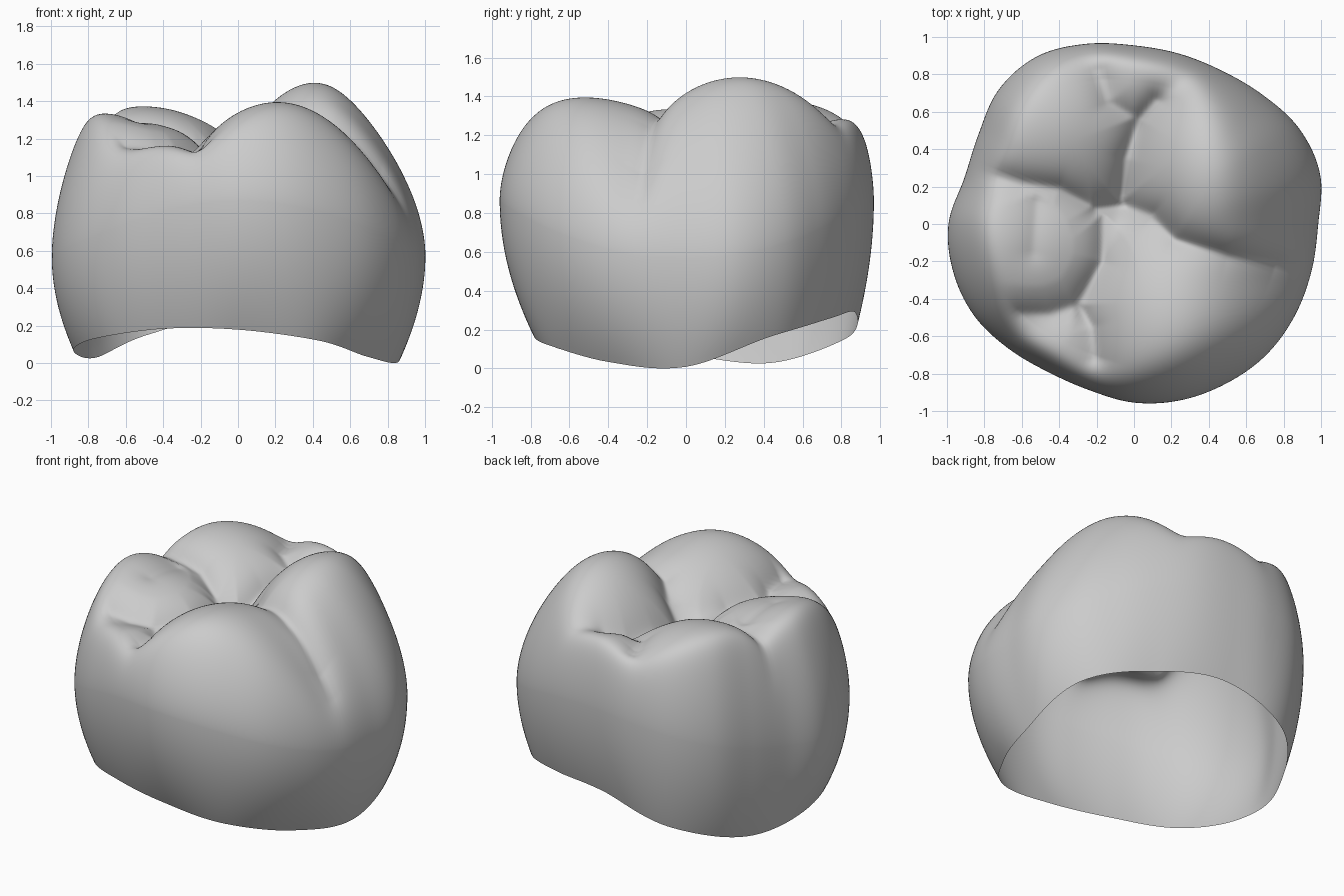
import bpy, math
from mathutils import Vector
from mathutils.geometry import intersect_point_line

cube = bpy.data.objects.get("Cube")
if cube:
    bpy.data.objects.remove(cube, do_unlink=True)

AROUND, RINGS, SKIRT = 180, 120, 20

# Properties around the crown, evenly spaced counter-clockwise from +x
OUTLINE = [.985, 1.03, 1.02, .975, .945, .942, .955, .997, 1.035, 1.02, .96, .94,
           .992, 1.0, .985, .945, .915, .92, .955, .975, .985, .995, .99, .982]
RIM_RADIUS = [.86, .93, .86, .87, .95, .88, .88, .87, .79, .78, .83, .80]
RIM_HEIGHT = [.02, .185, .27, .30, .165, .04, .08, .145, .195, .19, .135, .045]
WALL_RISE = [1.42, 1.5, 1.6, 1.85, 1.95, 1.95, 1.96, 1.75, 1.5, 1.27, 1.3, 1.38]

# Cusps: x, y, height, falloff along x and along y
CUSPS = [(.22, -.55, 1.41, 1.2, .6), (.32, -.2, 1.33, 1.6, 1.6),
         (.43, .28, 1.515, 1.8, .9), (-.52, .53, 1.385, .7, .9),
         (.05, .82, 1.30, 1.0, 1.3), (-.8, -.1, 1.36, .45, .9),
         (-.4, -.65, 1.18, .8, .8)]

# Grooves: depth, width, path
GROOVES = [
    (.10, .06, [(.85, -.23), (.5, -.17), (.22, -.08), (.1, .05), (-.05, .1), (-.2, .08)]),
    (.08, .05, [(-.2, .08), (-.4, .19), (-.6, .22), (-.82, .28)]),
    (.09, .05, [(-.07, .12), (-.05, .35), (.03, .56), (.12, .66)]),
    (.06, .05, [(.03, .56), (-.14, .65), (-.19, .82)]),
    (.08, .05, [(-.17, .06), (-.17, -.2), (-.3, -.43), (-.22, -.55), (-.2, -.72)]),
    (.06, .06, [(-.3, -.43), (-.45, -.48), (-.6, -.48)]),
    (.04, .09, [(-.52, .12), (-.54, -.15)]),
]


def around(table, angle):
    """Smooth cyclic interpolation of a table."""
    n = len(table)
    pos = angle / math.tau * n
    i = math.floor(pos)
    t = pos - i
    a, b, c, d = (table[(i + k) % n] for k in (-1, 0, 1, 2))
    return b + .5 * t * (c - a + t * (2*a - 5*b + 4*c - d + t * (3*(b - c) + d - a)))


def soft_max(values, sharpness):
    return math.log(sum(math.exp(sharpness * v) for v in values)) / sharpness


def path_distance(p, path):
    best = 9.0
    for a, b in zip(path, path[1:]):
        a, b = Vector((*a, 0)), Vector((*b, 0))
        near, t = intersect_point_line(p, a, b)
        near = a.lerp(b, min(1, max(0, t)))
        best = min(best, (p - near).length)
    return math.hypot(best, .02)


def cusp_height(x, y):
    return soft_max([h - kx * (x - cx)**2 - ky * (y - cy)**2
                     for cx, cy, h, kx, ky in CUSPS], 30)


def groove_depth(x, y):
    p = Vector((x, y, 0))
    return max(d * math.exp(-path_distance(p, path) / w) for d, w, path in GROOVES)


def crown_point(angle, ring):
    """Rings run from the open rim up the wall and over to the middle."""
    radius = around(OUTLINE, angle)
    belt = .73 - .15 * math.cos(2 * angle)
    if ring < SKIRT:
        v = 1 - ring / SKIRT
        r = radius - (radius - around(RIM_RADIUS, angle)) * v * v
        z = belt - (belt - around(RIM_HEIGHT, angle)) * v
        return r * math.cos(angle), r * math.sin(angle), z
    inset = ((ring - SKIRT) / RINGS) ** 2
    r = radius * (1 - inset)
    x, y = r * math.cos(angle), r * math.sin(angle)
    wall = belt + around(WALL_RISE, angle) * inset ** .56
    z = -soft_max([-wall, -cusp_height(x, y)], 14)
    return x, y, z - groove_depth(x, y) * min(1, inset / .2)


# Open crown shell
levels = SKIRT + RINGS
verts = [crown_point(math.tau * i / AROUND, ring)
         for ring in range(levels) for i in range(AROUND)]
low = min(v[2] for v in verts)
verts.append((0, 0, cusp_height(0, 0) - groove_depth(0, 0)))
verts = [(x, y, z - low) for x, y, z in verts]
faces = []
for ring in range(levels - 1):
    for i in range(AROUND):
        j = (i + 1) % AROUND
        a, b = ring * AROUND, (ring + 1) * AROUND
        faces.append((a + i, a + j, b + j, b + i))
top = (levels - 1) * AROUND
faces += [(top + i, top + (i + 1) % AROUND, len(verts) - 1) for i in range(AROUND)]

mesh = bpy.data.meshes.new("molar_crown")
mesh.from_pydata(verts, [], faces)
mesh.update()
mesh.shade_smooth()
crown = bpy.data.objects.new("molar_crown", mesh)
bpy.context.collection.objects.link(crown)

# Plain grey material
grey = bpy.data.materials.new("light_grey")
grey.use_nodes = True
colour = (.6, .6, .6, 1)
grey.diffuse_color = colour
grey.node_tree.nodes["Principled BSDF"].inputs["Base Color"].default_value = colour
mesh.materials.append(grey)
